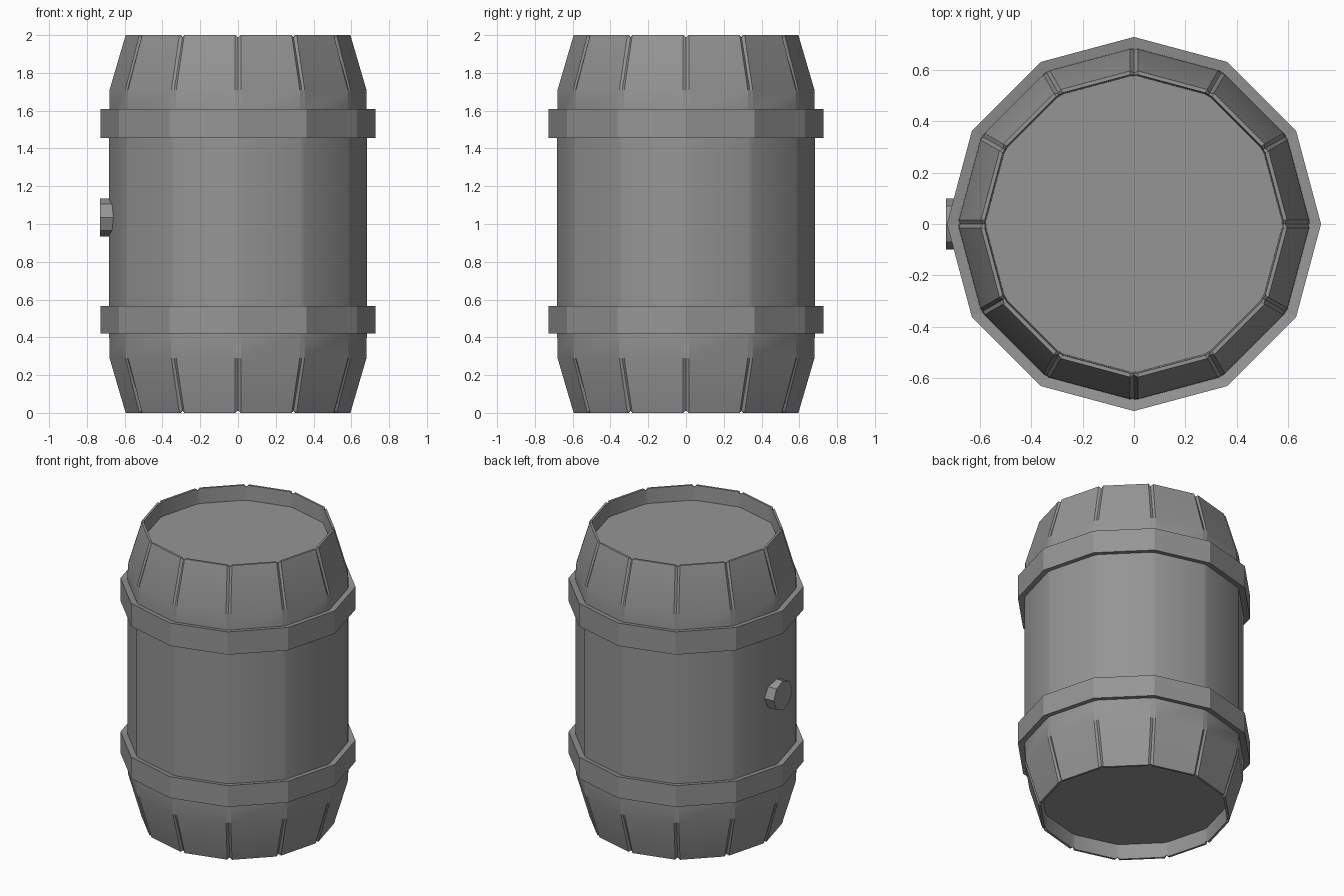
import bpy, bmesh, math
from mathutils import Vector, Matrix

SIDES = 12
SEAM = 0.015

cube = bpy.data.objects.get("Cube")
if cube:
    bpy.data.objects.remove(cube)

grey = bpy.data.materials.new("mid grey")
grey.use_nodes = True
colour = (0.3, 0.3, 0.3, 1)
grey.diffuse_color = colour
grey.node_tree.nodes["Principled BSDF"].inputs["Base Color"].default_value = colour


def finish(name, bm, smooth=None):
    bmesh.ops.recalc_face_normals(bm, faces=bm.faces)
    mesh = bpy.data.meshes.new(name)
    bm.to_mesh(mesh)
    bm.free()
    mesh.materials.append(grey)
    ob = bpy.data.objects.new(name, mesh)
    bpy.context.collection.objects.link(ob)
    if smooth:
        bpy.ops.object.select_all(action='DESELECT')
        ob.select_set(True)
        bpy.context.view_layer.objects.active = ob
        bpy.ops.object.shade_smooth_by_angle(angle=math.radians(smooth))
    return ob


def bridge(bm, rings):
    for a, b in zip(rings, rings[1:]):
        n = len(a)
        for i in range(n):
            j = (i + 1) % n
            bm.faces.new((a[i], a[j], b[j], b[i]))


def plain_ring(bm, r, z):
    return [bm.verts.new((r * math.cos(k * math.tau / SIDES),
                          r * math.sin(k * math.tau / SIDES), z)) for k in range(SIDES)]


def stave_ring(bm, r, z, groove):
    # each corner is a narrow chamfer with a seam down its middle
    ring = []
    for k in range(SIDES):
        a = k * math.tau / SIDES
        out = Vector((math.cos(a), math.sin(a), 0))
        side = Vector((-math.sin(a), math.cos(a), 0))
        for t in (-SEAM, 0, SEAM):
            p = out * (r - (groove if t == 0 else 0)) + side * t
            p.z = z
            if t == 0 and z in (0, 2):
                p.z += 0.012 if z == 0 else -0.012
            ring.append(bm.verts.new(p))
    return ring


# barrel staves: thin rim, tapered ends and straight middle
bm = bmesh.new()
lower = [(0.575, 0.1, 0), (0.58, 0, 0), (0.595, 0, 0.008), (0.68, 0.29, 0.004),
         (0.682, 0.42, 0), (0.682, 0.56, 0)]
profile = lower + [(r, 2 - z, g) for r, z, g in reversed(lower)]
bridge(bm, [stave_ring(bm, *p) for p in profile])
finish("barrel_staves", bm, 20)

# recessed end panels
for name, z in (("bottom_panel", 0.1), ("top_panel", 1.9)):
    bm = bmesh.new()
    bm.faces.new(plain_ring(bm, 0.585, z))
    ob = finish(name, bm)
    if z < 1:
        ob.data.flip_normals()

# hoops
for name, z0, z1 in (("lower_hoop", 0.42, 0.565), ("upper_hoop", 1.455, 1.61)):
    bm = bmesh.new()
    section = [(0.67, z0 + 0.01), (0.727, z0), (0.727, z1), (0.67, z1 - 0.01)]
    rings = [plain_ring(bm, r, z) for r, z in section]
    bridge(bm, rings + rings[:1])
    finish(name, bm)

# bung plug on the right side
bm = bmesh.new()
bmesh.ops.create_cone(bm, cap_ends=True, segments=8, radius1=0.1, radius2=0.1, depth=0.1,
                      matrix=Matrix.Translation((-0.68, 0, 1.035))
                      @ Matrix.Rotation(math.pi / 2, 4, 'Y'))
finish("bung_plug", bm)
